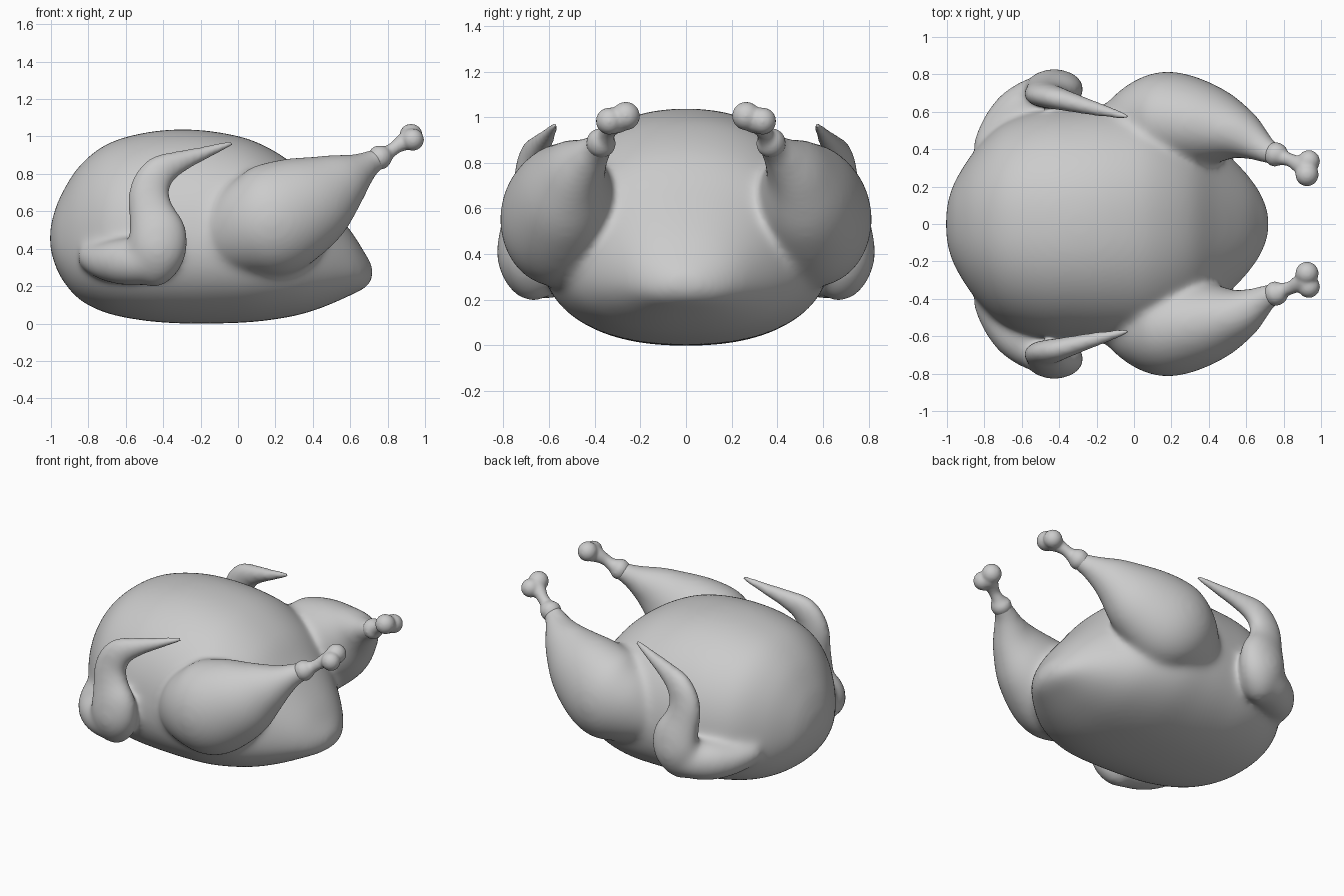
import bpy, bmesh, math
from mathutils import Vector

cube = bpy.data.objects.get("Cube")
if cube:
    bpy.data.objects.remove(cube)

skin = bpy.data.materials.new("plain grey")
skin.use_nodes = True
GREY = (0.6, 0.6, 0.6, 1)
skin.diffuse_color = GREY
skin.node_tree.nodes["Principled BSDF"].inputs["Base Color"].default_value = GREY


def spline(keys, steps):
    """Catmull-Rom interpolation through keys of any dimension."""
    keys = [Vector(k) for k in keys]
    pts = [keys[0]] + keys + [keys[-1]]
    out = []
    for a, b, c, d in zip(pts, pts[1:], pts[2:], pts[3:]):
        for i in range(steps):
            t = i / steps
            out.append(0.5 * (2 * b + (c - a) * t + (2 * a - 5 * b + 4 * c - d) * t * t
                              + (3 * b - a - 3 * c + d) * t ** 3))
    return out + [keys[-1]]


def sweep(bm, keys, side=1, axis=None, egg=0.0, power=1.0, sides=32, steps=6):
    """Tube through (x, y, z, tall radius, wide radius) keys; axis fixes the ring direction."""
    pts = spline(keys, steps)
    rings = []
    for i, p in enumerate(pts):
        ahead, behind = pts[min(i + 1, len(pts) - 1)], pts[max(i - 1, 0)]
        tangent = axis or Vector((ahead - behind)[:3]).normalized()
        tall = tangent.cross(Vector((0, 1, 0))).normalized()
        wide = tall.cross(tangent)
        ring = []
        for k in range(sides):
            a = 2 * math.pi * k / sides
            c, s = math.cos(a), math.sin(a)
            s = math.copysign(abs(s) ** power, s)
            c = math.copysign(abs(c) ** power, c) * (1 - egg * s)
            v = Vector(p[:3]) + tall * s * max(p[3], 0.004) + wide * c * max(p[4], 0.004)
            ring.append(bm.verts.new((v.x, v.y * side, v.z)))
        rings.append(ring)
    for r, q in zip(rings, rings[1:]):
        for k in range(sides):
            j = (k + 1) % sides
            bm.faces.new((r[k], r[j], q[j], q[k]))
    bm.faces.new(rings[0])
    bm.faces.new(rings[-1])


def ball(bm, centre, radius, side):
    made = bmesh.ops.create_uvsphere(bm, u_segments=24, v_segments=16, radius=radius)
    bmesh.ops.translate(bm, verts=made["verts"],
                        vec=(centre[0], centre[1] * side, centre[2]))


def finish(bm, name, voxel, smooth):
    """Fuse the overlapping volumes and soften their joins."""
    bmesh.ops.recalc_face_normals(bm, faces=bm.faces)
    mesh = bpy.data.meshes.new(name)
    bm.to_mesh(mesh)
    bm.free()
    mesh.materials.append(skin)
    ob = bpy.data.objects.new(name, mesh)
    bpy.context.collection.objects.link(ob)
    fuse = ob.modifiers.new("fuse", "REMESH")
    fuse.mode = "VOXEL"
    fuse.voxel_size = voxel
    fuse.use_smooth_shade = True
    soft = ob.modifiers.new("soften", "SMOOTH")
    soft.factor = 0.5
    soft.iterations = smooth


# Body: x, bottom, top, half width along its length
body = [(-1.005, .40, .51, .06), (-.99, .35, .57, .14), (-.95, .25, .68, .24),
        (-.85, .13, .84, .39), (-.7, .055, .96, .53), (-.5, .015, 1.02, .60),
        (-.3, .0, 1.038, .62), (-.1, .0, 1.022, .63), (.1, .01, .97, .62),
        (.3, .04, .85, .54), (.45, .085, .68, .42), (.6, .15, .5, .27),
        (.68, .19, .375, .16), (.72, .235, .31, .06)]
bm = bmesh.new()
sweep(bm, [(x, 0, (lo + hi) / 2, (hi - lo) / 2, w) for x, lo, hi, w in body],
      axis=Vector((1, 0, 0)), egg=0.12, power=0.88, sides=64)

thigh = [(-.13, .47, .45, .1, .1), (-.05, .52, .47, .2, .17), (.06, .545, .51, .265, .235),
         (.2, .555, .56, .305, .26), (.4, .525, .66, .257, .215), (.55, .485, .755, .17, .145),
         (.65, .43, .82, .1, .096), (.71, .39, .86, .07, .07), (.79, .36, .895, .055, .055)]
upper_wing = [(-.8, .38, .36, .07, .08), (-.72, .5, .335, .1, .11), (-.62, .6, .33, .125, .13),
              (-.5, .665, .335, .125, .13), (-.4, .7, .36, .09, .1), (-.34, .71, .38, .02, .02)]
fore_wing = [(-.48, .6, .22, .02, .02), (-.455, .65, .27, .1, .1), (-.43, .71, .37, .15, .115),
             (-.43, .722, .48, .158, .1), (-.465, .705, .6, .125, .08),
             (-.475, .69, .71, .11, .07), (-.42, .675, .81, .095, .065),
             (-.31, .645, .865, .065, .054), (-.18, .61, .912, .042, .042),
             (-.02, .571, .97, .022, .022)]
for side in (1, -1):
    sweep(bm, thigh, side)
    sweep(bm, upper_wing, side)
    sweep(bm, fore_wing, side)
finish(bm, "body_with_thighs_and_wings", 0.014, 50)

# Leg bones with a rolled cuff and a two-lobed knuckle
bone = [(.7, .39, .86, .035, .035), (.725, .385, .87, .054, .054), (.755, .373, .886, .066, .066),
        (.78, .364, .9, .059, .059), (.805, .352, .915, .04, .04), (.84, .34, .94, .036, .036),
        (.88, .32, .967, .046, .046), (.915, .305, .985, .058, .06), (.95, .3, 1.0, .05, .055)]
for side, label in ((1, "left"), (-1, "right")):
    bm = bmesh.new()
    sweep(bm, bone, side, sides=24)
    ball(bm, (.925, .264, 1.005), .063, side)
    ball(bm, (.935, .336, .983), .06, side)
    finish(bm, label + "_leg_bone", 0.007, 20)
